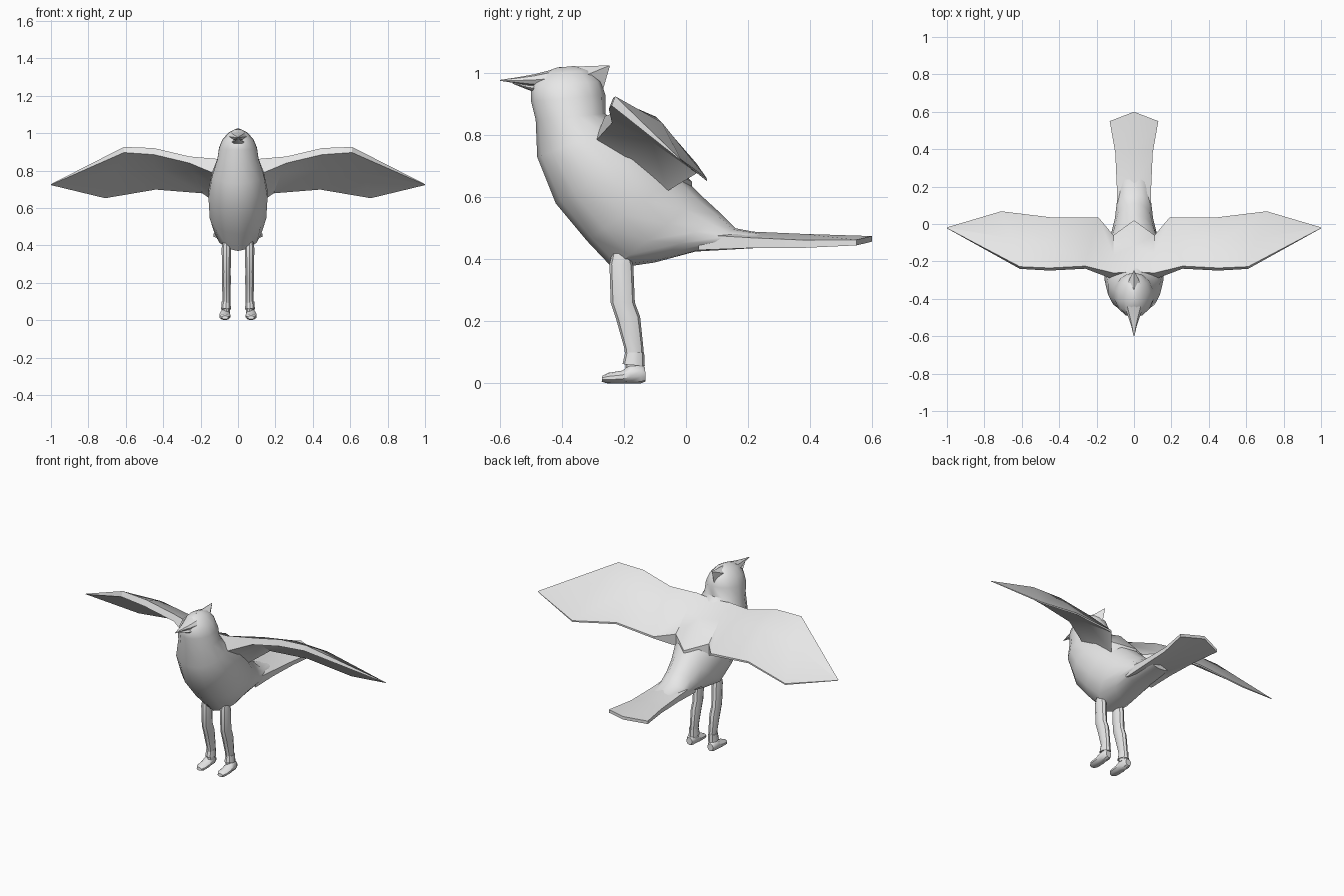
import bpy, bmesh
from math import sin, cos, pi, radians
from mathutils import Vector

if "Cube" in bpy.data.objects:
    bpy.data.objects.remove(bpy.data.objects["Cube"])

grey = bpy.data.materials.new("plain_grey")
grey.use_nodes = True
colour = (0.8, 0.8, 0.8, 1)
grey.diffuse_color = colour
grey.node_tree.nodes["Principled BSDF"].inputs["Base Color"].default_value = colour


def skin(name, rings, mirror=False, cap_start=True, angle=35):
    """Join equal rings of points into one surface with capped ends."""
    bm = bmesh.new()
    loops = [[bm.verts.new(p) for p in ring] for ring in rings]
    for a, b in zip(loops, loops[1:]):
        for i in range(len(a)):
            j = (i + 1) % len(a)
            bm.faces.new((a[i], a[j], b[j], b[i]))
    if cap_start:
        bm.faces.new(loops[0])
    bm.faces.new(loops[-1])
    bmesh.ops.remove_doubles(bm, verts=bm.verts, dist=0.0005)
    bmesh.ops.recalc_face_normals(bm, faces=bm.faces)
    mesh = bpy.data.meshes.new(name)
    bm.to_mesh(mesh)
    bm.free()
    mesh.materials.append(grey)
    ob = bpy.data.objects.new(name, mesh)
    bpy.context.collection.objects.link(ob)
    if mirror:
        ob.modifiers.new("mirror", "MIRROR")
    bpy.ops.object.select_all(action="DESELECT")
    ob.select_set(True)
    bpy.context.view_layer.objects.active = ob
    bpy.ops.object.shade_smooth_by_angle(angle=radians(angle))
    return ob


def ovals(sections, sides, x=0.0):
    """Oval rings, each given by its front (y, z), back (y, z) and half width."""
    rings = []
    for fy, fz, by, bz, w in sections:
        front, back = Vector((x, fy, fz)), Vector((x, by, bz))
        mid, arm = (front + back) / 2, (front - back) / 2
        rings.append([mid + arm * cos(t) + Vector((w * sin(t), 0, 0))
                      for t in (2 * pi * i / sides for i in range(sides))])
    return rings


# Head, chest, belly and rump in one sweep from crown to tail root
skin("body", ovals([
    (-.42, 1.018, -.36, 1.024, .015),
    (-.475, .995, -.31, 1.01, .05),
    (-.50, .955, -.275, .975, .085),
    (-.50, .91, -.26, .93, .104),
    (-.485, .85, -.26, .87, .113),
    (-.48, .73, -.22, .83, .142),
    (-.42, .58, -.11, .77, .162),
    (-.32, .46, -.02, .675, .155),
    (-.235, .37, .05, .605, .128),
    (-.10, .39, .11, .55, .105),
    (.03, .425, .16, .5, .095),
    (.22, .436, .24, .485, .07)], 14), angle=40)

# Crest swept back from the crown
crest_base = [(0, -.41, 1.02), (.06, -.37, .975), (0, -.27, .94), (-.06, -.37, .975)]
skin("crest", [crest_base, [(0, -.245, 1.026)] * 4][:1] +
     [[Vector(p).lerp(Vector((0, -.245, 1.026)), .98) for p in crest_base]], angle=20)

# Beak halves
skin("upper_beak", ovals([
    (-.45, .955, -.44, 1.01, .05),
    (-.50, .96, -.49, .997, .032),
    (-.54, .967, -.54, .988, .016),
    (-.60, .976, -.60, .979, .002)], 8))
skin("lower_beak", ovals([
    (-.46, .93, -.46, .965, .045),
    (-.51, .947, -.51, .963, .026),
    (-.56, .967, -.56, .97, .003)], 8))

# Tail: a shallow roof-shaped fan with a pointed end
tail = []
for w, edge_y, mid_y, z, drop, t in [
        (.09, .04, .04, .52, .04, .05), (.092, .2, .2, .49, .02, .034),
        (.1, .38, .38, .482, .02, .025), (.13, .55, .6, .475, .012, .018)]:
    top = [(-w, edge_y, z - drop), (0, mid_y, z), (w, edge_y, z - drop)]
    tail.append(top + [(x, y, h - t) for x, y, h in reversed(top)])
skin("tail", tail)

# Wings: leading point, trailing point, leading and trailing depth, arch
wing = []
for lead, trail, deep, thin, arch in [
        ((0, -.255, .855), (0, .02, .65), .06, .03, .03),
        ((.11, -.262, .862), (.11, -.06, .69), .085, .07, .01),
        ((.26, -.225, .875), (.19, .035, .69), .035, .012, .03),
        ((.45, -.235, .92), (.44, .035, .708), .035, .01, .035),
        ((.61, -.228, .926), (.71, .068, .66), .03, .008, .035),
        ((1, -.022, .727), (1, -.018, .724), .003, .002, 0)]:
    a, b = Vector(lead), Vector(trail)
    a_low, b_low = a + Vector((0, -.4 * deep, -deep)), b - Vector((0, 0, thin))
    rise = Vector((0, arch * .5, arch))
    wing.append([a, a.lerp(b, .45) + rise, b,
                 b_low, a_low.lerp(b_low, .45) + rise * .4, a_low])
skin("wings", wing, mirror=True, cap_start=False, angle=30)

# Legs, ankle cuffs and feet
skin("legs", ovals([
    (-.235, .43, -.185, .42, .02),
    (-.247, .385, -.17, .38, .027),
    (-.243, .26, -.165, .26, .024),
    (-.225, .205, -.148, .215, .025),
    (-.198, .11, -.137, .11, .022),
    (-.195, .04, -.14, .04, .021)], 10, .062), mirror=True)
skin("ankle_cuffs", ovals([
    (-.196, .1, -.135, .1, .024),
    (-.205, .062, -.133, .055, .028)], 10, .064), mirror=True)
skin("feet", ovals([
    (-.272, .005, -.270, .024, .016),
    (-.255, 0, -.25, .034, .029),
    (-.205, 0, -.205, .041, .031),
    (-.18, 0, -.18, .06, .028),
    (-.145, 0, -.145, .062, .026),
    (-.13, .006, -.132, .05, .018)], 10, .07), mirror=True)
